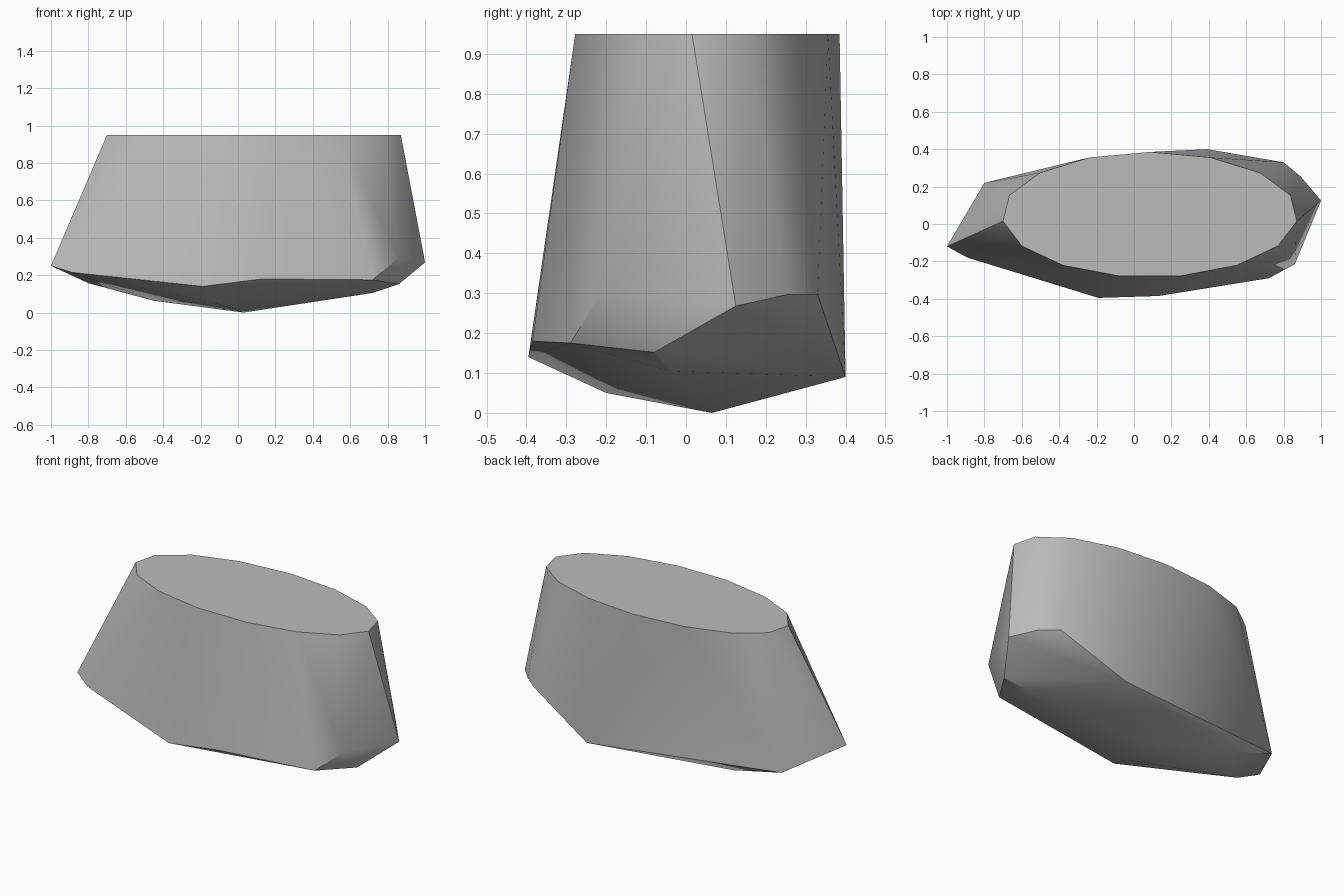
import bpy, bmesh, math

cube = bpy.data.objects.get("Cube")
if cube:
    bpy.data.objects.remove(cube, do_unlink=True)

# Stone colour
stone = bpy.data.materials.new("stone_grey")
stone.use_nodes = True
grey = (0.5, 0.5, 0.5, 1)
stone.diffuse_color = grey
bsdf = stone.node_tree.nodes["Principled BSDF"]
bsdf.inputs["Base Color"].default_value = grey
bsdf.inputs["Roughness"].default_value = 0.8

# Flat top: fifteen-sided ellipse
SIDES, TOP = 15, 0.95
angles = [math.pi / 2 + i * math.tau / SIDES for i in range(SIDES)]
top_rim = [(0.085 + 0.79 * math.cos(a), 0.05 + 0.335 * math.sin(a), TOP) for a in angles]

# Irregular widest rim, front side then back side
lower_rim = [
    (-1.0, -0.12, 0.25), (-0.89, -0.18, 0.215), (-0.19, -0.395, 0.14),
    (0.13, -0.385, 0.18), (0.72, -0.29, 0.175), (0.86, -0.215, 0.295),
    (1.0, 0.125, 0.268), (0.89, 0.255, 0.297), (0.8, 0.33, 0.297),
    (0.39, 0.4, 0.09), (-0.8, 0.22, 0.157),
]

# Chipped underside
underside = [
    (0.86, -0.08, 0.152), (0.72, -0.04, 0.105), (-0.12, -0.2, 0.05),
    (-0.45, 0.18, 0.063), (0.03, 0.065, 0.0),
]

# Wrap the points into one solid rock
bm = bmesh.new()
for point in top_rim + lower_rim + underside:
    bm.verts.new(point)
hull = bmesh.ops.convex_hull(bm, input=bm.verts)
loose = [v for v in bm.verts if not v.link_faces]
bmesh.ops.delete(bm, geom=loose, context='VERTS')
bmesh.ops.dissolve_limit(bm, angle_limit=math.radians(1), verts=bm.verts, edges=bm.edges)
bmesh.ops.recalc_face_normals(bm, faces=bm.faces)

mesh = bpy.data.meshes.new("rock")
bm.to_mesh(mesh)
bm.free()
mesh.materials.append(stone)
rock = bpy.data.objects.new("rock", mesh)
bpy.context.collection.objects.link(rock)

# Soft sides with crisp main edges
bpy.ops.object.select_all(action='DESELECT')
rock.select_set(True)
bpy.context.view_layer.objects.active = rock
bpy.ops.object.shade_smooth_by_angle(angle=math.radians(30))
